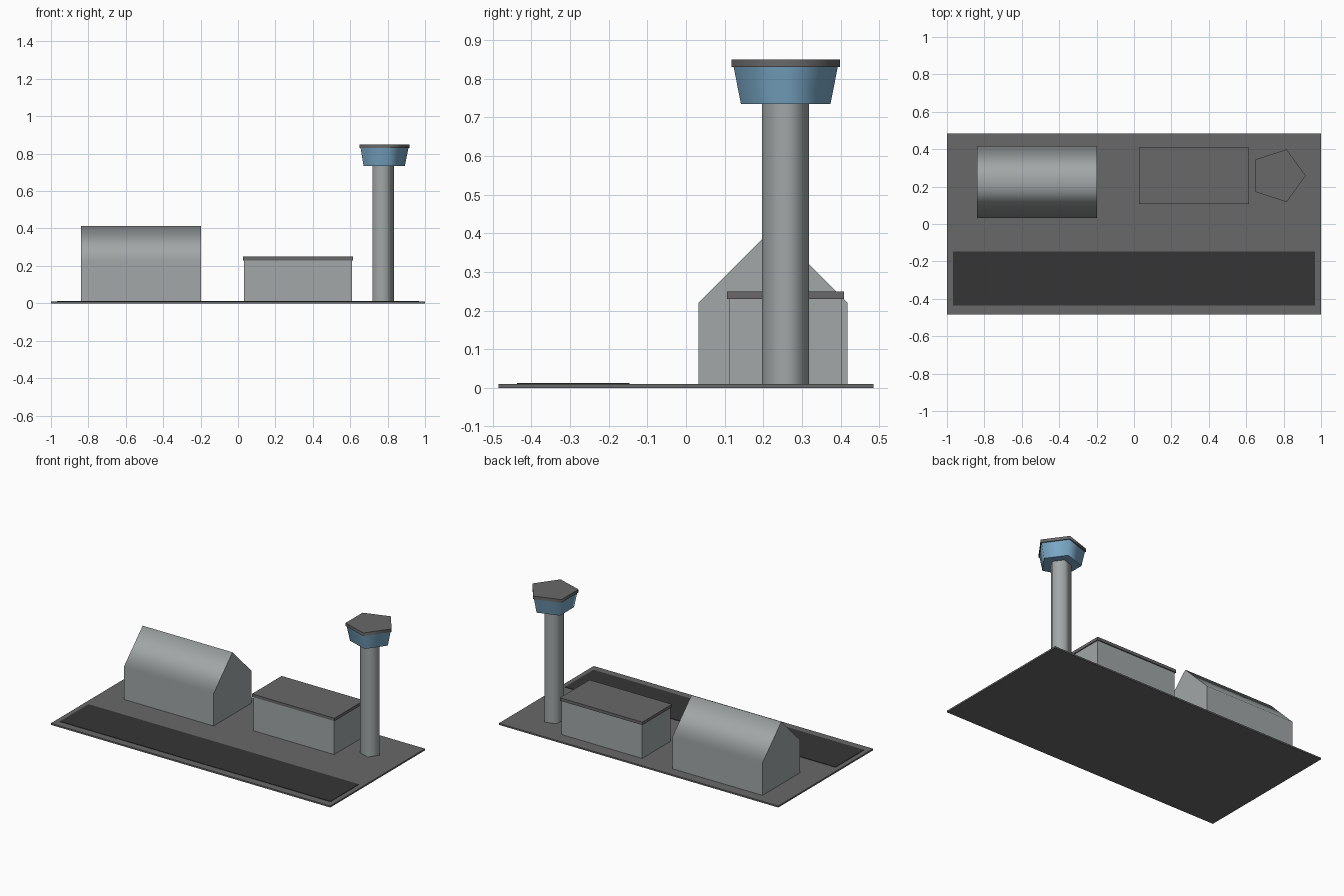
import bpy
import math

cube = bpy.data.objects.get("Cube")
if cube:
    bpy.data.objects.remove(cube, do_unlink=True)


def material(name, colour):
    mat = bpy.data.materials.new(name)
    mat.use_nodes = True
    rgba = (*colour, 1)
    mat.diffuse_color = rgba
    mat.node_tree.nodes["Principled BSDF"].inputs["Base Color"].default_value = rgba
    return mat


concrete = material("concrete", (0.36, 0.385, 0.385))
pavement = material("pavement", (0.14, 0.14, 0.14))
asphalt = material("asphalt", (0.036, 0.036, 0.036))
glass = material("tinted_glass", (0.2, 0.4, 0.58))


def finish(name, mat):
    obj = bpy.context.object
    obj.name = obj.data.name = name
    obj.data.materials.clear()
    obj.data.materials.append(mat)
    return obj


def box(name, x, y, z, mat):
    """Box spanning the given (low, high) ranges."""
    spans = (x, y, z)
    bpy.ops.mesh.primitive_cube_add(size=1, location=[sum(s) / 2 for s in spans])
    bpy.context.object.scale = [s[1] - s[0] for s in spans]
    bpy.ops.object.transform_apply(location=False, rotation=False)
    return finish(name, mat)


def smooth_sides(obj, axis):
    """Smooth the faces around the axis, keep the two caps flat and sharp."""
    mesh = obj.data
    caps = [p for p in mesh.polygons if abs(p.normal[axis]) > 0.9]
    cap_edges = {key for p in caps for key in p.edge_keys}
    for poly in mesh.polygons:
        poly.use_smooth = abs(poly.normal[axis]) <= 0.9
    for edge in mesh.edges:
        edge.use_edge_sharp = edge.key in cap_edges


def tower_part(name, r_low, r_high, z_low, z_high, mat):
    """Five-sided frustum with one corner towards +x."""
    bpy.ops.mesh.primitive_cone_add(
        vertices=5, radius1=r_low, radius2=r_high, depth=z_high - z_low,
        location=(0.77, 0.258, (z_low + z_high) / 2), rotation=(0, 0, -math.pi / 2))
    bpy.ops.object.transform_apply(location=False, scale=False)
    smooth_sides(finish(name, mat), 2)


# Ground and runway
box("ground_slab", (-1, 1), (-0.485, 0.485), (0, 0.01), pavement)
box("runway", (-0.968, 0.968), (-0.437, -0.146), (0.008, 0.013), asphalt)

# Hangar: walls with a softly shaded gable roof
box("hangar_walls", (-0.84, -0.197), (0.032, 0.418), (0.01, 0.22), concrete)
bpy.ops.mesh.primitive_cylinder_add(
    vertices=4, radius=0.193, depth=0.643, location=(-0.5185, 0.225, 0.22),
    rotation=(0, math.pi / 2, 0))
bpy.ops.object.transform_apply(location=False, scale=False)
smooth_sides(finish("hangar_roof", concrete), 0)

# Terminal
box("terminal_walls", (0.032, 0.61), (0.112, 0.402), (0.01, 0.23), concrete)
box("terminal_roof", (0.026, 0.616), (0.106, 0.409), (0.23, 0.249), pavement)

# Control tower
tower_part("tower_shaft", 0.064, 0.064, 0.01, 0.735, concrete)
tower_part("tower_cab", 0.122, 0.1415, 0.735, 0.83, glass)
tower_part("tower_roof", 0.148, 0.148, 0.83, 0.85, pavement)
